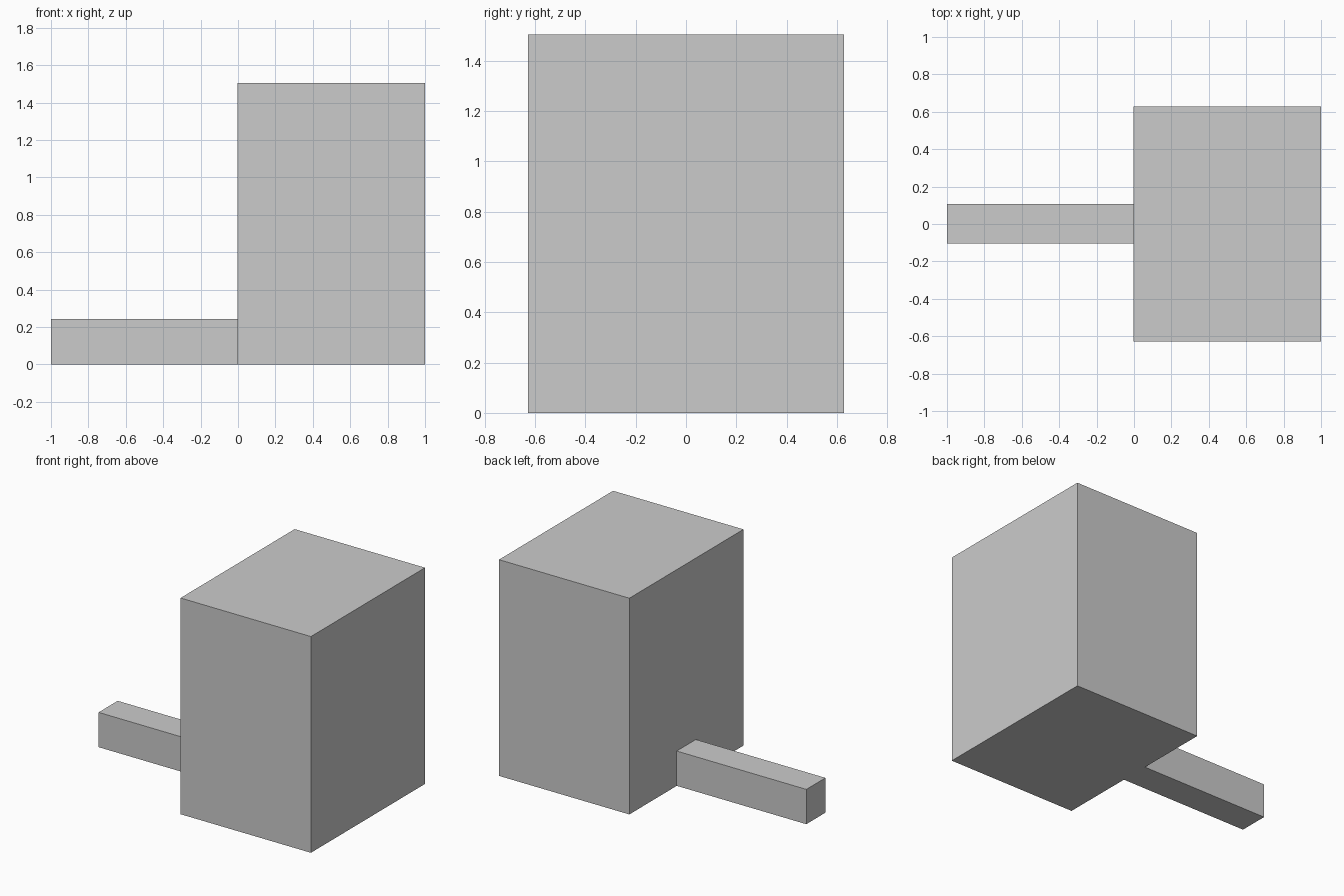
import bpy

if "Cube" in bpy.data.objects:
    bpy.data.objects.remove(bpy.data.objects["Cube"])


def box(name, lo, hi):
    """Axis-aligned box between two corners."""
    bpy.ops.mesh.primitive_cube_add(size=1)
    ob = bpy.context.object
    ob.name = name
    for v in ob.data.vertices:
        v.co = [(a + b) / 2 + c * (b - a) for a, b, c in zip(lo, hi, v.co)]
    return ob


# Large upright block
box("main_block", (-0.003, -0.627, 0), (1.0, 0.627, 1.504))

# Low bar projecting from the left face
box("side_bar", (-1.0, -0.104, 0), (-0.003, 0.106, 0.242))
